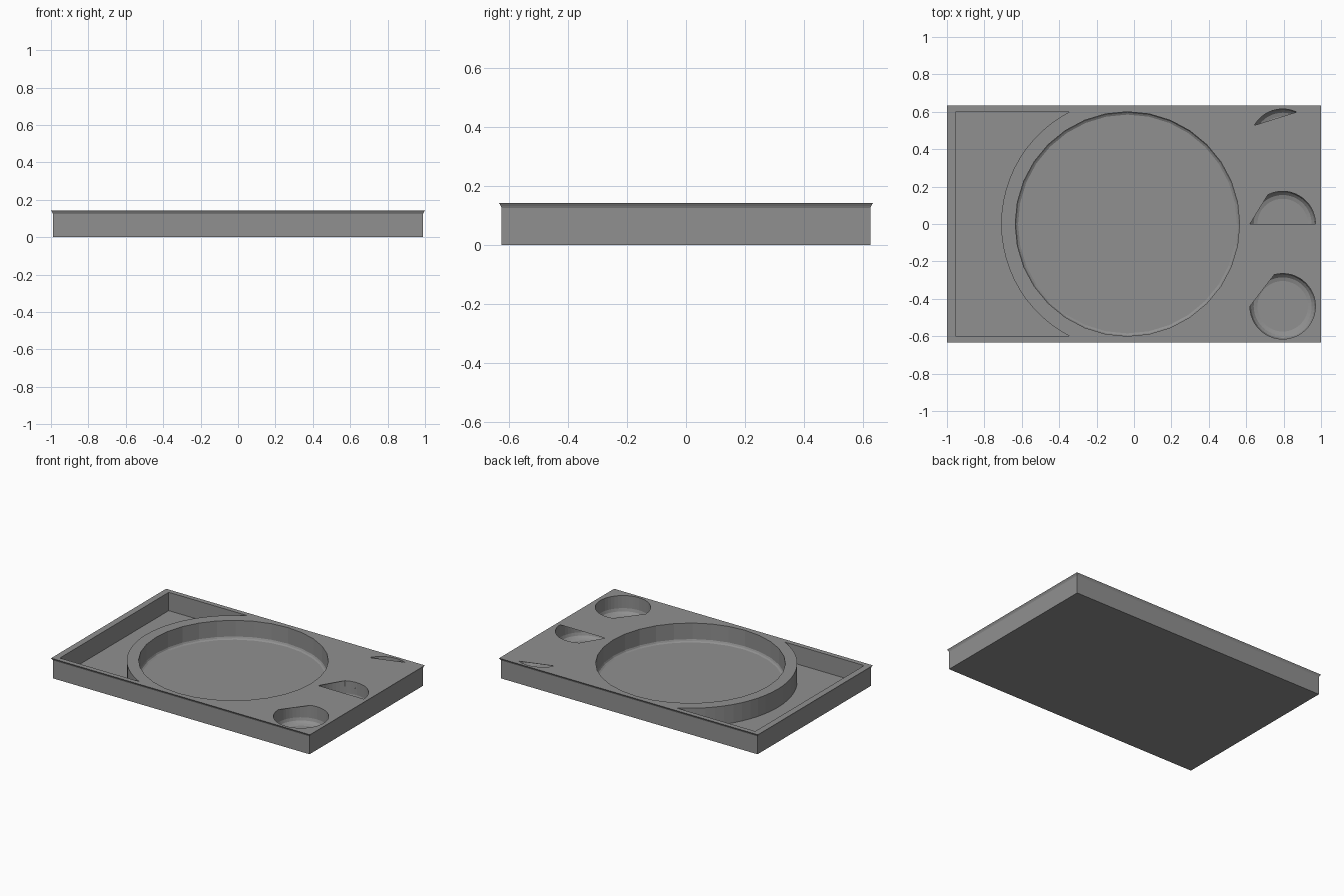
import bpy, bmesh
from math import cos, sin, radians, sqrt, atan2, degrees

if "Cube" in bpy.data.objects:
    bpy.data.objects.remove(bpy.data.objects["Cube"])

TOP = 0.142
FLOOR = 0.014
DISH = (-0.035, 0.0)

grey = bpy.data.materials.new("tray_grey")
grey.use_nodes = True
colour = (0.28, 0.28, 0.28, 1)
grey.diffuse_color = colour
grey.node_tree.nodes["Principled BSDF"].inputs["Base Color"].default_value = colour


def loft(name, rings):
    """Closed solid through a stack of matching outlines, bottom to top."""
    bm = bmesh.new()
    loops = [[bm.verts.new(p) for p in ring] for ring in rings]
    n = len(loops[0])
    for low, high in zip(loops, loops[1:]):
        for i in range(n):
            j = (i + 1) % n
            bm.faces.new((low[i], low[j], high[j], high[i]))
    bm.faces.new(loops[0][::-1])
    bm.faces.new(loops[-1])
    bmesh.ops.recalc_face_normals(bm, faces=bm.faces)
    mesh = bpy.data.meshes.new(name)
    bm.to_mesh(mesh)
    bm.free()
    mesh.materials.append(grey)
    obj = bpy.data.objects.new(name, mesh)
    bpy.context.collection.objects.link(obj)
    return obj


def arc(centre, radius, start, end, steps):
    angles = [radians(start + (end - start) * i / steps) for i in range(steps + 1)]
    return [(centre[0] + radius * cos(a), centre[1] + radius * sin(a)) for a in angles]


def at(outline, z):
    return [(x, y, z) for x, y in outline]


def round_well(name, centre, profile, segments):
    return loft(name, [at(arc(centre, r, 0, 360, segments)[:-1], z) for r, z in profile])


def carve(target, cutter):
    mod = target.modifiers.new(cutter.name, 'BOOLEAN')
    mod.operation = 'DIFFERENCE'
    mod.solver = 'EXACT'
    mod.object = cutter
    bpy.context.view_layer.objects.active = target
    bpy.ops.object.modifier_apply(modifier=mod.name)
    bpy.data.objects.remove(cutter)


# Rectangular body with a flared lip
def rectangle(w, d):
    return [(-w, -d), (w, -d), (w, d), (-w, d)]


tray = loft("tray", [at(rectangle(0.99 + f, 0.625 + f), z)
                     for f, z in ((0, 0), (0, 0.125), (0.003, 0.132), (0.009, TOP))])

# Large round dish with a small fillet at its floor
carve(tray, round_well("dish_cutter", DISH,
                       ((0.585, FLOOR), (0.595, 0.02), (0.6, 0.03), (0.6, 0.2)), 32))

# Side pocket that wraps around the dish
wall, half = 0.675, 0.6
end = degrees(atan2(half, -sqrt(wall ** 2 - half ** 2)))
side = [(-0.955, half), (-0.955, -half)] + arc(DISH, wall, 360 - end, end, 24)
carve(tray, loft("side_pocket_cutter", [at(side, FLOOR), at(side, 0.2)]))

# Three round cups, each partly covered by a thin sheet at the top
CUP = 0.175
cups = (
    ((0.795, -0.44), arc((0.795, -0.44), CUP, -180, 105, 38)),
    ((0.795, 0.0), arc((0.795, 0.0), CUP, 0, 117, 16) + [(0.795 - CUP, 0.0)]),
    ((0.795, 0.44), arc((0.795, 0.44), CUP, 65, 150, 12)),
)
profile = ((0.135, FLOOR), (0.155, 0.02), (0.169, 0.034), (CUP, 0.054), (CUP, TOP - 0.002))
for centre, opening in cups:
    carve(tray, round_well("cup_cutter", centre, profile, 48))
    carve(tray, loft("opening_cutter", [at(opening, 0.1), at(opening, 0.2)]))
